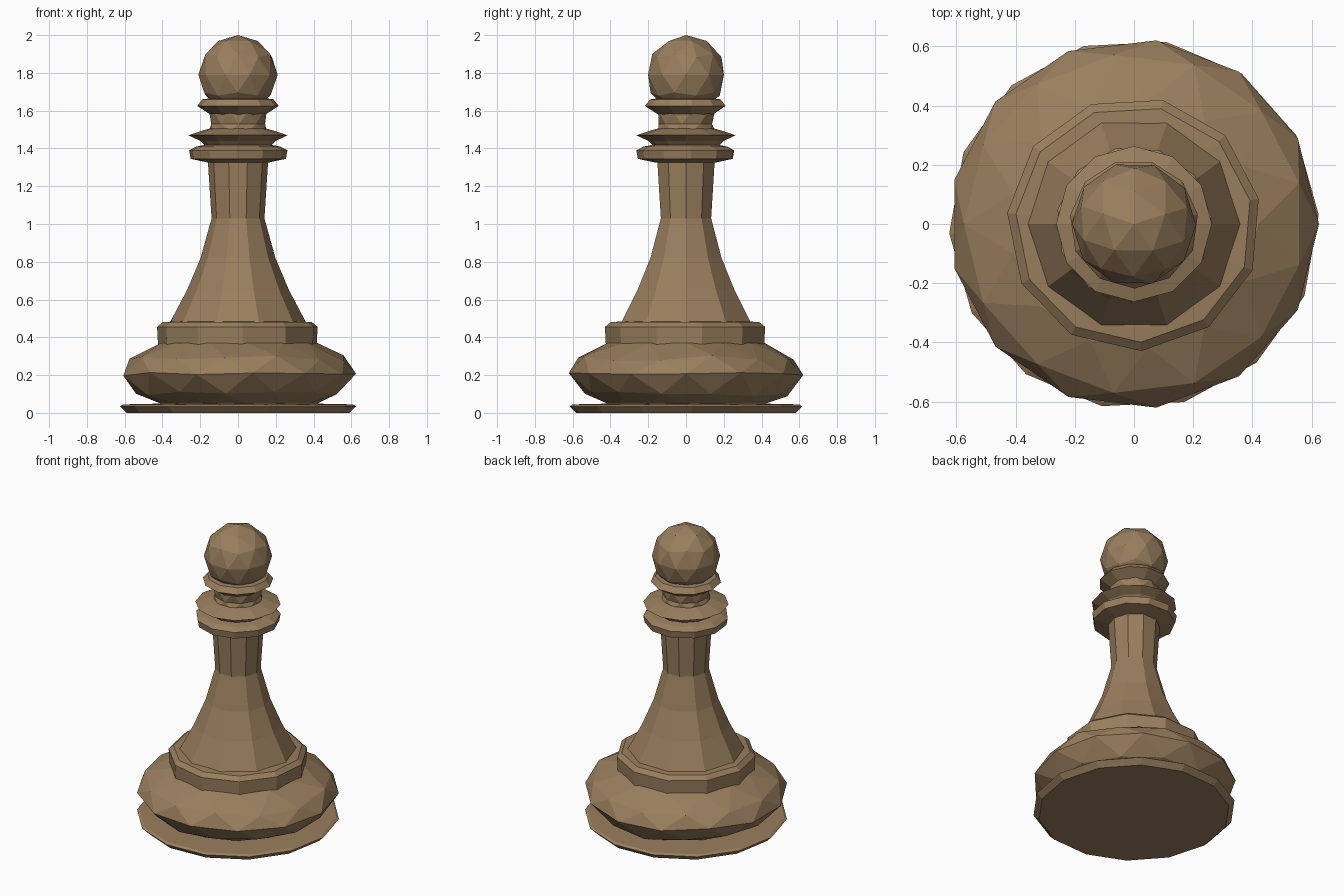
import bpy, bmesh, math, random

if "Cube" in bpy.data.objects:
    bpy.data.objects.remove(bpy.data.objects["Cube"])

random.seed(4)
wood = bpy.data.materials.new("brown_wood")
wood.diffuse_color = (0.32, 0.21, 0.11, 1)
wood.use_nodes = True
wood.node_tree.nodes["Principled BSDF"].inputs["Base Color"].default_value = wood.diffuse_color


def finish(name, bm):
    bmesh.ops.recalc_face_normals(bm, faces=bm.faces)
    mesh = bpy.data.meshes.new(name)
    bm.to_mesh(mesh)
    bm.free()
    mesh.materials.append(wood)
    obj = bpy.data.objects.new(name, mesh)
    bpy.context.collection.objects.link(obj)
    return obj


def lathe(name, profile, sides, phase=0.0, stagger=False, wobble=0.0):
    """Faceted solid of revolution; stagger turns every other ring half a step."""
    bm = bmesh.new()
    step = 2 * math.pi / sides
    rings = []
    for k, (r, z) in enumerate(profile):
        turn = phase + (step / 2 if stagger and k % 2 else 0)
        inner = 0 < k < len(profile) - 1
        ring = []
        for i in range(sides):
            a = turn + i * step
            dz = random.uniform(-wobble, wobble) if inner else 0
            ring.append(bm.verts.new((r * math.cos(a), r * math.sin(a), z + dz)))
        rings.append(ring)
    for k, (lo, hi) in enumerate(zip(rings, rings[1:])):
        for i in range(sides):
            j = (i + 1) % sides
            if not stagger:
                bm.faces.new((lo[i], lo[j], hi[j], hi[i]))
            elif k % 2 == 0:
                bm.faces.new((lo[i], lo[j], hi[i]))
                bm.faces.new((lo[j], hi[j], hi[i]))
            else:
                bm.faces.new((lo[i], lo[j], hi[j]))
                bm.faces.new((lo[i], hi[j], hi[i]))
    bm.faces.new(rings[0][::-1])
    bm.faces.new(rings[-1])
    return finish(name, bm)


# Thin foot plate
lathe("foot_plate", [(0.59, 0.0), (0.625, 0.035), (0.61, 0.045), (0.38, 0.05)], 14, 0.05)

# Wide rounded base
lathe("base_bulge", [(0.41, 0.045), (0.54, 0.10), (0.625, 0.21), (0.575, 0.29), (0.42, 0.37)],
      13, 0.0, True, 0.015)

# Step ring under the stem
lathe("base_ring", [(0.425, 0.36), (0.43, 0.455), (0.40, 0.48), (0.33, 0.485)], 11, 0.2)

# Flared stem
lathe("stem", [(0.365, 0.47), (0.27, 0.65), (0.198, 0.82), (0.14, 1.03), (0.16, 1.34)], 10, 0.0)

# Collar, sharp disc and neck
lathe("collar", [(0.16, 1.325), (0.255, 1.345), (0.263, 1.39), (0.225, 1.41), (0.17, 1.42)], 11, 0.1)
lathe("collar_disc", [(0.17, 1.41), (0.20, 1.44), (0.263, 1.47), (0.17, 1.50), (0.15, 1.505)], 12, 0.0)
lathe("neck", [(0.155, 1.49), (0.145, 1.53), (0.155, 1.60)], 9, 0.2, True)
lathe("neck_ring", [(0.14, 1.575), (0.218, 1.625), (0.19, 1.66), (0.15, 1.665)], 11, 0.15)

# Faceted ball head
bm = bmesh.new()
bmesh.ops.create_icosphere(bm, subdivisions=2, radius=0.21)
head = finish("head", bm)
head.location = (0, 0, 1.79)
head.rotation_euler = (0, 0, 0.3)
